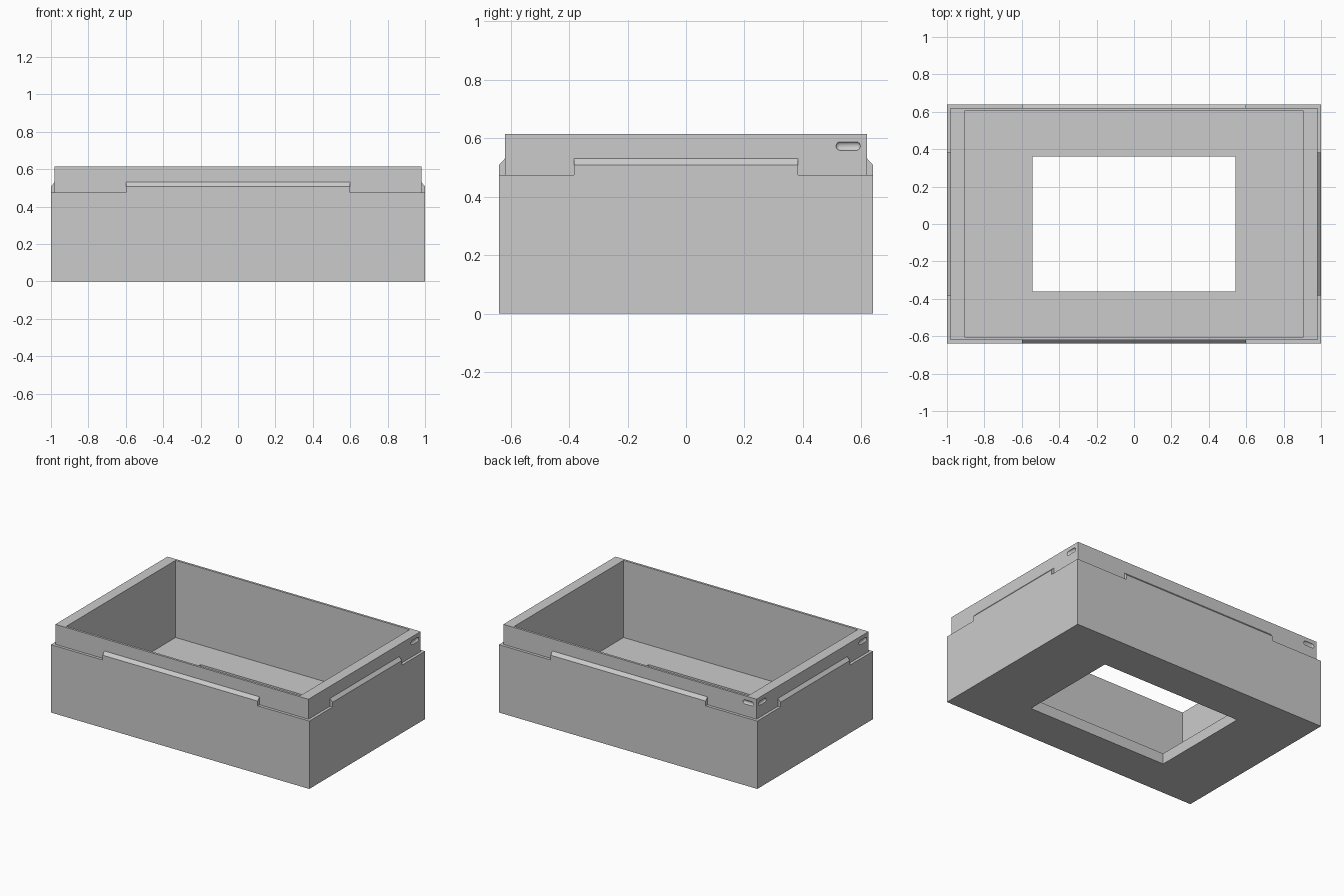
import bpy
import bmesh
from math import radians
from mathutils import Matrix, Vector

cube = bpy.data.objects.get("Cube")
if cube:
    bpy.data.objects.remove(cube, do_unlink=True)

grey = bpy.data.materials.new("light grey")
grey.use_nodes = True
grey.diffuse_color = (0.6, 0.6, 0.6, 1)
grey.node_tree.nodes["Principled BSDF"].inputs["Base Color"].default_value = (0.6, 0.6, 0.6, 1)

# Half sizes in x and y
OUTER = (1.0, 0.64)
RIM = (0.98, 0.62)
CAVITY = (0.906, 0.604)
OPENING = (0.543, 0.362)
LEDGE_Z, TOP_Z, FLOOR_Z = 0.475, 0.615, 0.075


def finish(name, bm):
    bmesh.ops.recalc_face_normals(bm, faces=bm.faces[:])
    mesh = bpy.data.meshes.new(name)
    bm.to_mesh(mesh)
    bm.free()
    mesh.materials.append(grey)
    obj = bpy.data.objects.new(name, mesh)
    bpy.context.collection.objects.link(obj)
    return obj


def box(name, half, z0, z1):
    bm = bmesh.new()
    bmesh.ops.create_cube(bm, size=1)
    for v in bm.verts:
        v.co = Vector((v.co.x * 2 * half[0], v.co.y * 2 * half[1],
                       z0 + (v.co.z + 0.5) * (z1 - z0)))
    return finish(name, bm)


def lip(name, half_length, reach, angle):
    """Raised wall section with a chamfered outer edge."""
    profile = [(reach - 0.03, 0.3), (reach, 0.3), (reach, 0.508),
               (reach - 0.02, 0.53), (reach - 0.03, 0.53)]
    bm = bmesh.new()
    face = bm.faces.new([bm.verts.new((-half_length, -d, z)) for d, z in profile])
    new = bmesh.ops.extrude_face_region(bm, geom=[face])["geom"]
    bmesh.ops.translate(bm, vec=(2 * half_length, 0, 0),
                        verts=[e for e in new if isinstance(e, bmesh.types.BMVert)])
    bm.transform(Matrix.Rotation(angle, 4, "Z"))
    return finish(name, bm)


def slot(name, along, reach, angle):
    """Shallow rounded groove: a stretched, flattened sphere."""
    bm = bmesh.new()
    bmesh.ops.create_uvsphere(bm, u_segments=24, v_segments=9, radius=0.0147)
    for v in bm.verts:
        stretch = 0.027 if v.co.z > 0 else -0.027
        v.co = Vector((v.co.z + stretch + along, v.co.x * 0.7 - reach, v.co.y + 0.573))
    bm.transform(Matrix.Rotation(angle, 4, "Z"))
    return finish(name, bm)


def combine(target, tool, operation):
    mod = target.modifiers.new(operation.lower(), "BOOLEAN")
    mod.operation = operation
    mod.solver = "EXACT"
    mod.object = tool
    bpy.context.view_layer.objects.active = target
    bpy.ops.object.modifier_apply(modifier=mod.name)
    bpy.data.objects.remove(tool, do_unlink=True)


# Main body with the set-back rim
tray = box("open_tray", OUTER, 0, LEDGE_Z)
combine(tray, box("rim", RIM, 0.2, TOP_Z), "UNION")

# Raised lip on each side: length, reach, slot position, direction
sides = [(0.6, OUTER[1], RIM[1], 0.917, 0), (0.383, OUTER[0], RIM[0], 0.555, 90),
         (0.6, OUTER[1], RIM[1], 0.917, 180), (0.383, OUTER[0], RIM[0], 0.555, 270)]
for length, reach, face, along, turn in sides:
    combine(tray, lip("lip", length, reach, radians(turn)), "UNION")

# Cavity and floor opening
combine(tray, box("cavity", CAVITY, FLOOR_Z, 1), "DIFFERENCE")
combine(tray, box("opening", OPENING, -0.5, 0.3), "DIFFERENCE")

# Two latch grooves on every side of the rim
for length, reach, face, along, turn in sides:
    for sign in (-1, 1):
        combine(tray, slot("slot", sign * along, face, radians(turn)), "DIFFERENCE")

bpy.ops.object.select_all(action="DESELECT")
tray.select_set(True)
bpy.context.view_layer.objects.active = tray
bpy.ops.object.shade_smooth_by_angle(angle=radians(30))
